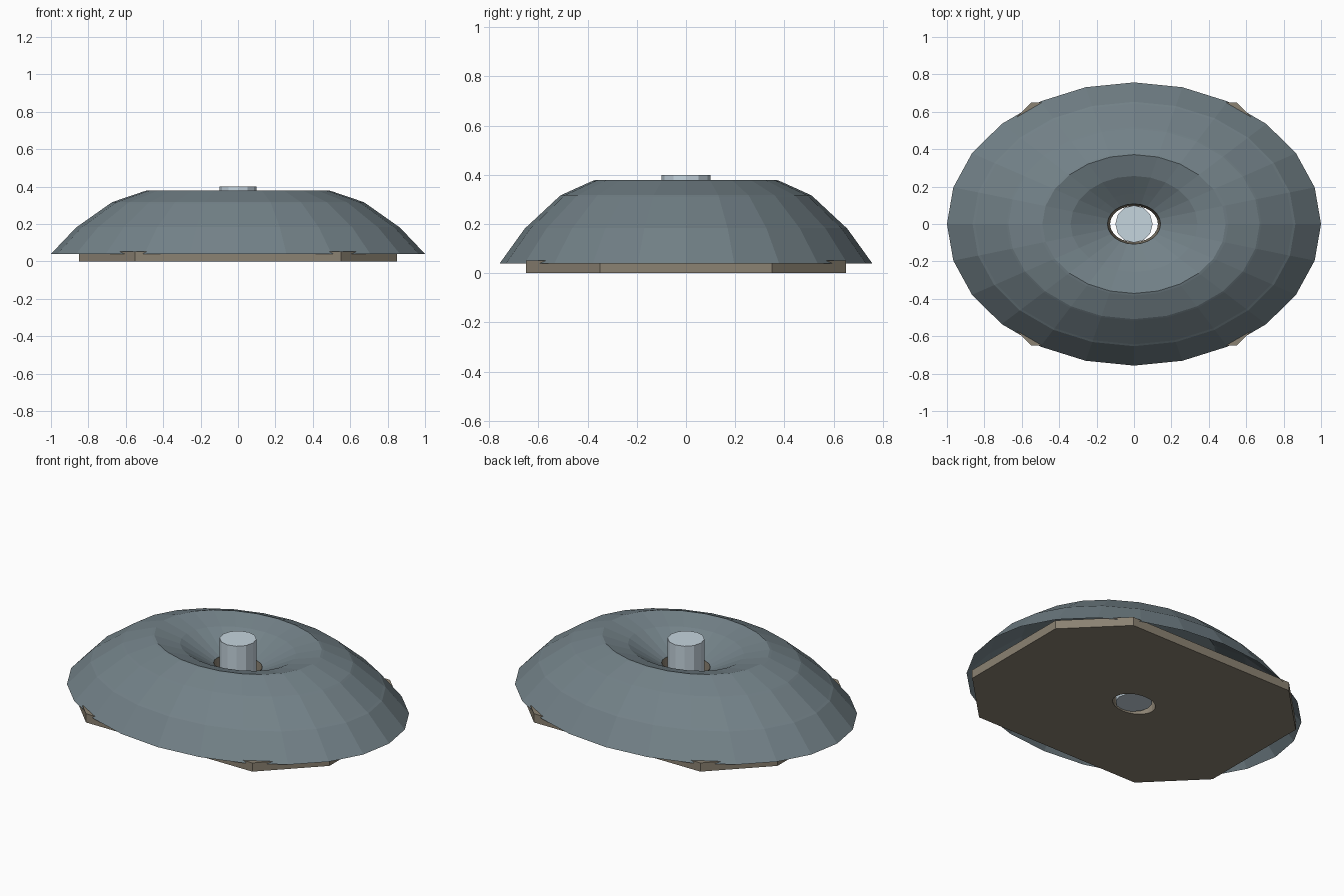
import bpy, bmesh, math

if "Cube" in bpy.data.objects:
    bpy.data.objects.remove(bpy.data.objects["Cube"])

def material(name, rgb):
    m = bpy.data.materials.new(name)
    m.diffuse_color = (*rgb, 1)
    m.use_nodes = True
    m.node_tree.nodes["Principled BSDF"].inputs["Base Color"].default_value = m.diffuse_color
    return m

steel = material("steel_grey", (0.17, 0.22, 0.245))
stone = material("warm_grey", (0.26, 0.225, 0.17))
pale = material("pale_metal", (0.56, 0.66, 0.73))

def finish(name, bm, mat):
    me = bpy.data.meshes.new(name)
    bm.to_mesh(me)
    bm.free()
    me.materials.append(mat)
    ob = bpy.data.objects.new(name, me)
    bpy.context.collection.objects.link(ob)
    return ob

def ring(bm, a, z, ratio=0.757, n=24):
    return [bm.verts.new((a * math.cos(2 * math.pi * i / n),
                          a * ratio * math.sin(2 * math.pi * i / n), z)) for i in range(n)]

def skin(bm, lo, hi):
    n = len(lo)
    for i in range(n):
        j = (i + 1) % n
        bm.faces.new((lo[i], lo[j], hi[j], hi[i]))

def lathe(name, profile, mat, ratio=0.757, n=24):
    bm = bmesh.new()
    rings = [ring(bm, a, z, ratio, n) for a, z in profile]
    for lo, hi in zip(rings, rings[1:]):
        skin(bm, lo, hi)
    return finish(name, bm, mat)

# Stepped oval shell with a dished centre, open underneath
lathe("dome_shell", [(1.0, 0.04), (0.863, 0.184), (0.85, 0.192), (0.683, 0.31),
                     (0.672, 0.317), (0.505, 0.374), (0.49, 0.378), (0.339, 0.34),
                     (0.216, 0.277), (0.142, 0.24)], steel)

# Eight-sided base plate with an oval hole through it
bm = bmesh.new()
outline = [(0.85, -0.35), (0.85, 0.35), (0.55, 0.65), (-0.55, 0.65),
           (-0.85, 0.35), (-0.85, -0.35), (-0.55, -0.65), (0.55, -0.65)]
outer, inner = [], []
for z in (0.0, 0.052):
    o = [bm.verts.new((x, y, z)) for x, y in outline]
    r = ring(bm, 0.128, z)
    edges = [bm.edges.new((loop[i], loop[(i + 1) % len(loop)]))
             for loop in (o, r) for i in range(len(loop))]
    bmesh.ops.triangle_fill(bm, use_beauty=True, use_dissolve=False, edges=edges)
    outer.append(o)
    inner.append(r)
skin(bm, *outer)
skin(bm, inner[1], inner[0])
bmesh.ops.recalc_face_normals(bm, faces=bm.faces[:])
finish("base_plate", bm, stone)

# Collar lining the hole up to the dish
lathe("hole_collar", [(0.142, 0.245), (0.128, 0.052)], stone)

# Central pin
bm = bmesh.new()
bmesh.ops.create_cone(bm, cap_ends=True, segments=12, radius1=0.1, radius2=0.1, depth=0.39)
bmesh.ops.translate(bm, verts=bm.verts, vec=(0, 0, 0.205))
finish("centre_pin", bm, pale)
